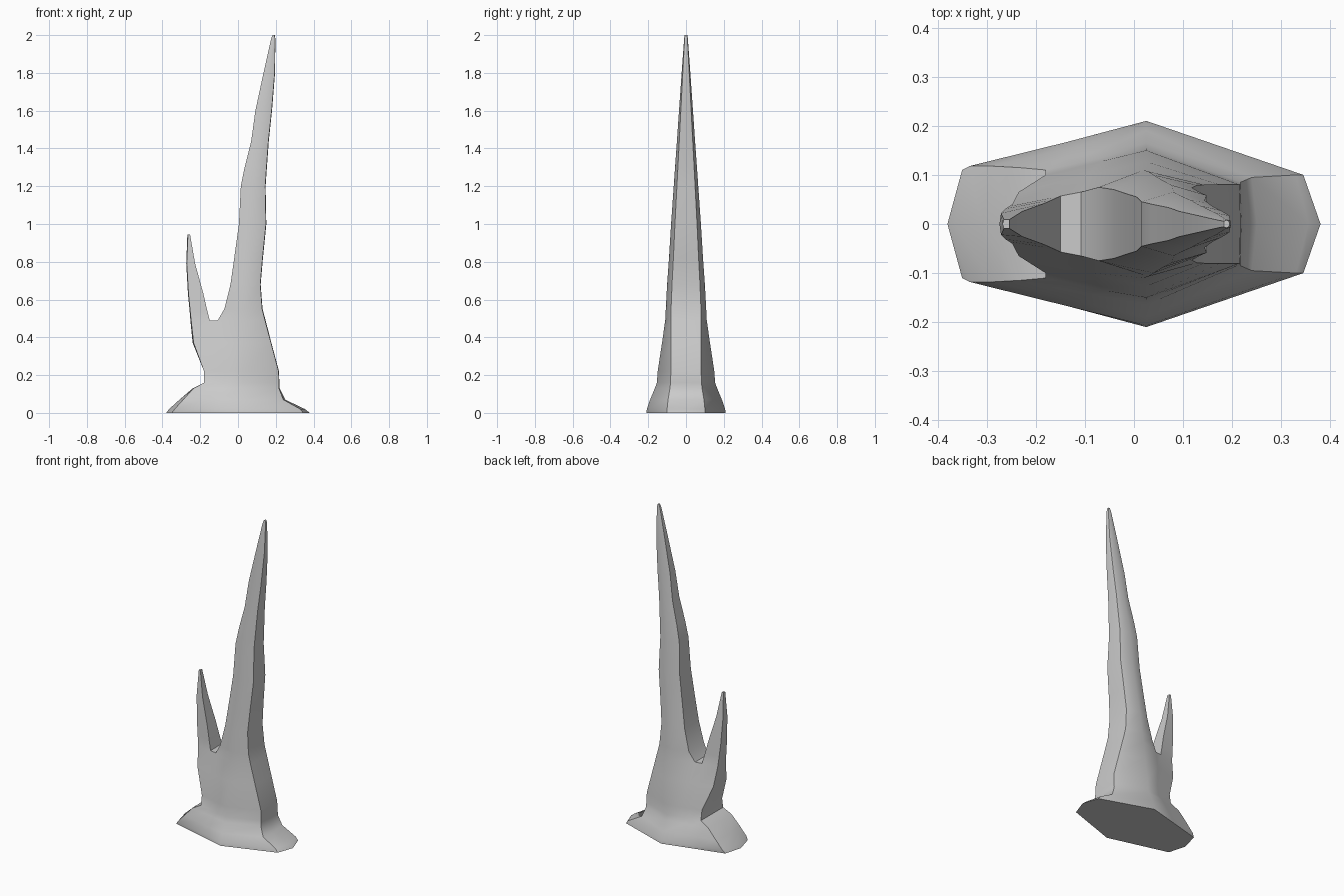
import bpy, bmesh, math

cube = bpy.data.objects.get("Cube")
if cube:
    bpy.data.objects.remove(cube, do_unlink=True)

grey = bpy.data.materials.new("horn grey")
grey.use_nodes = True
colour = (0.6, 0.6, 0.6, 1)
grey.diffuse_color = colour
grey.node_tree.nodes["Principled BSDF"].inputs["Base Color"].default_value = colour

bm = bmesh.new()


def ring(z, half):
    """Ring from (x, half width) points; points on the axis are not mirrored."""
    front = [bm.verts.new((x, -y, z)) for x, y in half]
    back = [bm.verts.new((x, y, z)) if y else v for v, (x, y) in zip(front, half)]
    return front, back


def loop(r):
    front, back = r
    return front + [v for v in reversed(back) if v not in front]


def bridge(a, b):
    n = len(a)
    for i in range(n):
        j = (i + 1) % n
        bm.faces.new((a[i], a[j], b[j], b[i]))


def loft(loops):
    for a, b in zip(loops, loops[1:]):
        bridge(a, b)


# Flared foot and trunk: z, left tip, left x, left w, ridge w, right x, right w, right tip
trunk = [
    (0.00, -0.38, -0.35, 0.11, 0.21, 0.345, 0.10, 0.38),
    (0.02, -0.365, -0.335, 0.118, 0.207, 0.33, 0.10, 0.355),
    (0.07, -0.31, -0.29, 0.118, 0.19, 0.24, 0.095, 0.25),
    (0.13, -0.24, -0.235, 0.115, 0.165, 0.217, 0.085, 0.22),
    (0.16, -0.18, -0.18, 0.11, 0.154, 0.217, 0.082, 0.219),
    (0.22, -0.18, -0.18, 0.10, 0.15, 0.215, 0.08, 0.217),
    (0.37, -0.24, -0.235, 0.065, 0.127, 0.175, 0.08, 0.177),
]
rings = []
for z, tip_l, xl, wl, h, xr, wr, tip_r in trunk:
    mid = [(xl + (0.025 - xl) * t, wl + (h - wl) * t) for t in (0.35, 0.55)]
    rings.append(ring(z, [(tip_l, 0), (xl, wl), *mid, (0.025, h), (xr, wr), (tip_r, 0)]))

# Fork ring, shared by both prongs
fork = ring(0.49, [(-0.252, 0), (-0.248, 0.04), (-0.15, 0.057), (-0.108, 0.065),
                   (0.02, 0.11), (0.143, 0.08), (0.146, 0)])
rings.append(fork)
loft([loop(r) for r in rings])
bm.faces.new(list(reversed(loop(rings[0]))))
ff, fb = fork
bm.faces.new((ff[2], ff[3], fb[3], fb[2]))

# Short prong: z, left x, right x, left w, right w
small = [loop((ff[:3], fb[:3]))]
for z, xl, xr, wl, wr in [(0.55, -0.257, -0.165, 0.036, 0.05),
                          (0.63, -0.265, -0.183, 0.031, 0.042),
                          (0.79, -0.274, -0.227, 0.022, 0.026),
                          (0.945, -0.268, -0.254, 0.009, 0.009)]:
    small.append(loop(ring(z, [(xl, 0), (xl + 0.003, wl), (xr, wr)])))
loft(small)
bm.faces.new(small[-1])

# Tall prong: z, left x, right x, ridge half width
tall = [loop((ff[3:], fb[3:]))]
for z, xl, xr, h in [(0.55, -0.072, 0.13, 0.107), (0.68, -0.04, 0.12, 0.10),
                     (0.82, -0.02, 0.132, 0.09), (1.0, 0.005, 0.15, 0.079),
                     (1.2, 0.015, 0.146, 0.065), (1.3, 0.035, 0.153, 0.058),
                     (1.44, 0.07, 0.163, 0.048), (1.6, 0.092, 0.18, 0.037),
                     (1.8, 0.135, 0.196, 0.023), (1.98, 0.175, 0.198, 0.010),
                     (2.0, 0.183, 0.195, 0.008)]:
    tall.append(loop(ring(z, [(xl, 0.7 * h), ((xl + xr) / 2, h),
                              (xr - 0.002, 0.74 * h), (xr, 0)])))
loft(tall)
bm.faces.new(tall[-1])

bmesh.ops.recalc_face_normals(bm, faces=bm.faces)
mesh = bpy.data.meshes.new("forked_horn")
bm.to_mesh(mesh)
bm.free()
mesh.materials.append(grey)
horn = bpy.data.objects.new("forked_horn", mesh)
bpy.context.collection.objects.link(horn)

# Smooth flanks with crisp long edges
bpy.ops.object.select_all(action="DESELECT")
horn.select_set(True)
bpy.context.view_layer.objects.active = horn
bpy.ops.object.shade_smooth_by_angle(angle=math.radians(42))
